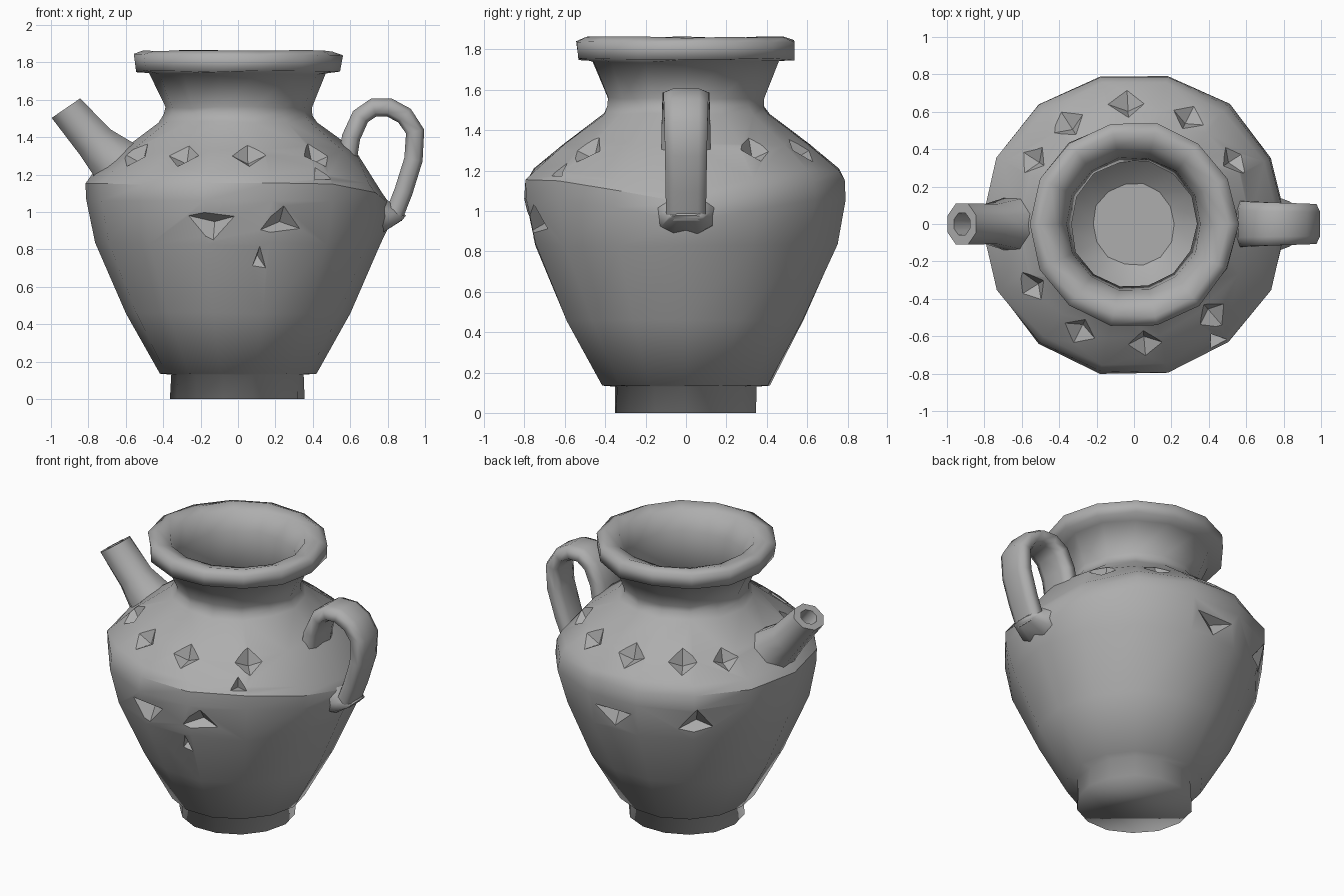
import bpy, bmesh, math, random
from mathutils import Vector, Matrix

random.seed(4)
if "Cube" in bpy.data.objects:
    bpy.data.objects.remove(bpy.data.objects["Cube"])

SIDES = 14
GREY = (0.42, 0.42, 0.42, 1)
clay = bpy.data.materials.new("grey_clay")
clay.use_nodes = True
clay.diffuse_color = GREY
bsdf = clay.node_tree.nodes["Principled BSDF"]
bsdf.inputs["Base Color"].default_value = GREY


def make_object(name, bm):
    bmesh.ops.recalc_face_normals(bm, faces=bm.faces)
    mesh = bpy.data.meshes.new(name)
    bm.to_mesh(mesh)
    bm.free()
    mesh.materials.append(clay)
    obj = bpy.data.objects.new(name, mesh)
    bpy.context.collection.objects.link(obj)
    return obj


def select(obj):
    bpy.ops.object.select_all(action='DESELECT')
    obj.select_set(True)
    bpy.context.view_layer.objects.active = obj


def smooth(obj, degrees):
    select(obj)
    bpy.ops.object.shade_smooth_by_angle(angle=math.radians(degrees))


def bridge(bm, rings):
    """Skin a list of vertex rings and cap both ends."""
    for a, b in zip(rings, rings[1:]):
        n = len(a)
        for i in range(n):
            j = (i + 1) % n
            bm.faces.new((a[i], a[j], b[j], b[i]))
    bm.faces.new(rings[0])
    bm.faces.new(rings[-1])


def loft(name, sections, sides, squareness):
    """Tube in the xz plane; section = x, z, tilt, half width, half thickness."""
    bm = bmesh.new()
    rings = []
    for x, z, tilt, wide, thick in sections:
        ring = []
        for i in range(sides):
            t = math.tau * (i + 0.5) / sides
            c, s = [math.copysign(abs(v) ** squareness, v)
                    for v in (math.cos(t), math.sin(t))]
            ring.append(bm.verts.new((x + c * thick * math.cos(tilt), s * wide,
                                      z + c * thick * math.sin(tilt))))
        rings.append(ring)
    bridge(bm, rings)
    smooth(make_object(name, bm), 75)


# Pot body: foot, belly, shoulder, neck, rim and hollow inside
profile = [(.36, 0), (.355, .13), (.42, .135), (.6, .46), (.765, .83),
           (.815, 1.06), (.81, 1.15), (.77, 1.205), (.62, 1.33), (.42, 1.48),
           (.395, 1.52), (.392, 1.56), (.47, 1.74), (.55, 1.75), (.555, 1.84),
           (.5, 1.86), (.42, 1.84), (.36, 1.72), (.34, 1.5), (.48, 1.33),
           (.66, 1.12), (.62, .85), (.45, .42), (.22, .24)]
bm = bmesh.new()
rings = []
for k, (r, z) in enumerate(profile):
    ring = []
    for i in range(SIDES):
        a = math.tau * i / SIDES
        # the shoulder slumps under the handle
        slump = max(0, math.cos(a)) ** 8 if 4 < k < 8 else 0
        rr = r + random.uniform(-.007, .007)
        zz = z - .11 * slump + (random.uniform(-.006, .006) if k > 2 else 0)
        ring.append(bm.verts.new((rr * math.cos(a), rr * math.sin(a), min(zz, 1.865))))
    rings.append(ring)
bridge(bm, rings)
body = make_object("pot_body", bm)


# Carved marks: pyramids pointing into the wall
cut = bmesh.new()


def pit(azimuth, radius, z, lift, wide, high, depth, sides, roll=0):
    a = math.radians(azimuth)
    out = Vector((math.cos(a) * math.cos(lift), math.sin(a) * math.cos(lift), math.sin(lift)))
    side = Vector((-math.sin(a), math.cos(a), 0))
    up = out.cross(side)
    frame = Matrix((side, up, out)).transposed().to_4x4()
    frame.translation = (radius * math.cos(a), radius * math.sin(a), z)
    place = (frame @ Matrix.Diagonal((wide, high, depth, 1))
             @ Matrix.Rotation(math.radians(roll), 4, 'Z'))
    bmesh.ops.create_cone(cut, cap_ends=True, segments=sides, radius1=0.001,
                          radius2=2, depth=2, matrix=place)


# diamonds around the shoulder
SHOULDER = math.radians(50)
for azimuth in (33, 63, 93, 123, 147, 212, 243, 275, 311):
    pit(azimuth, .635, 1.295, SHOULDER, .078, .078, .05, 4)
# wedges around the belly
for azimuth, roll in ((90, 180), (130, 0), (260, 180), (288, 0)):
    pit(azimuth, .772, .94, -.15, .16, .085, .055, 3, roll)
# small chips
pit(279, .7, .75, -.4, .03, .06, .05, 3)
pit(305, .745, 1.19, .6, .04, .05, .05, 3)

cutter = make_object("mark_cutter", cut)
cutter.hide_render = True
mod = body.modifiers.new("marks", 'BOOLEAN')
mod.operation = 'DIFFERENCE'
mod.solver = 'EXACT'
mod.object = cutter
select(body)
bpy.ops.object.modifier_apply(modifier=mod.name)
bpy.data.objects.remove(cutter)

# crisp carved marks, soft foot, neck and rim
smooth(body, 31)
verts = body.data.vertices
for edge in body.data.edges:
    height = sum(verts[v].co.z for v in edge.vertices) / 2
    if height < .2 or height > 1.42:
        edge.use_edge_sharp = False

# Strap handle
path = [(.575, 1.22), (.605, 1.4), (.655, 1.51), (.725, 1.558), (.81, 1.558), (.89, 1.515),
        (.947, 1.43), (.938, 1.28), (.885, 1.11), (.83, .97)]
sections = []
for i, (x, z) in enumerate(path):
    x0, z0 = path[max(i - 1, 0)]
    x1, z1 = path[min(i + 1, len(path) - 1)]
    tilt = math.atan2(z1 - z0, x1 - x0) + math.pi / 2
    sections.append((x, z, tilt, .13 - .003 * i, .052))
loft("handle", sections, 8, .6)

# Lug that carries the lower end of the handle
loft("handle_lug", [(.66, 1.0, 1.3, .19, .14), (.81, .96, 1.1, .13, .085),
                    (.885, .965, .8, .09, .02)], 8, .8)

# Hollow spout
loft("spout", [(-.55, 1.17, .5, .18, .19), (-.66, 1.285, .5, .145, .155),
               (-.765, 1.375, .68, .115, .115), (-.92, 1.555, .6, .12, .1),
               (-.92, 1.555, .6, .065, .055), (-.8, 1.41, .65, .05, .05)], 8, 1)
